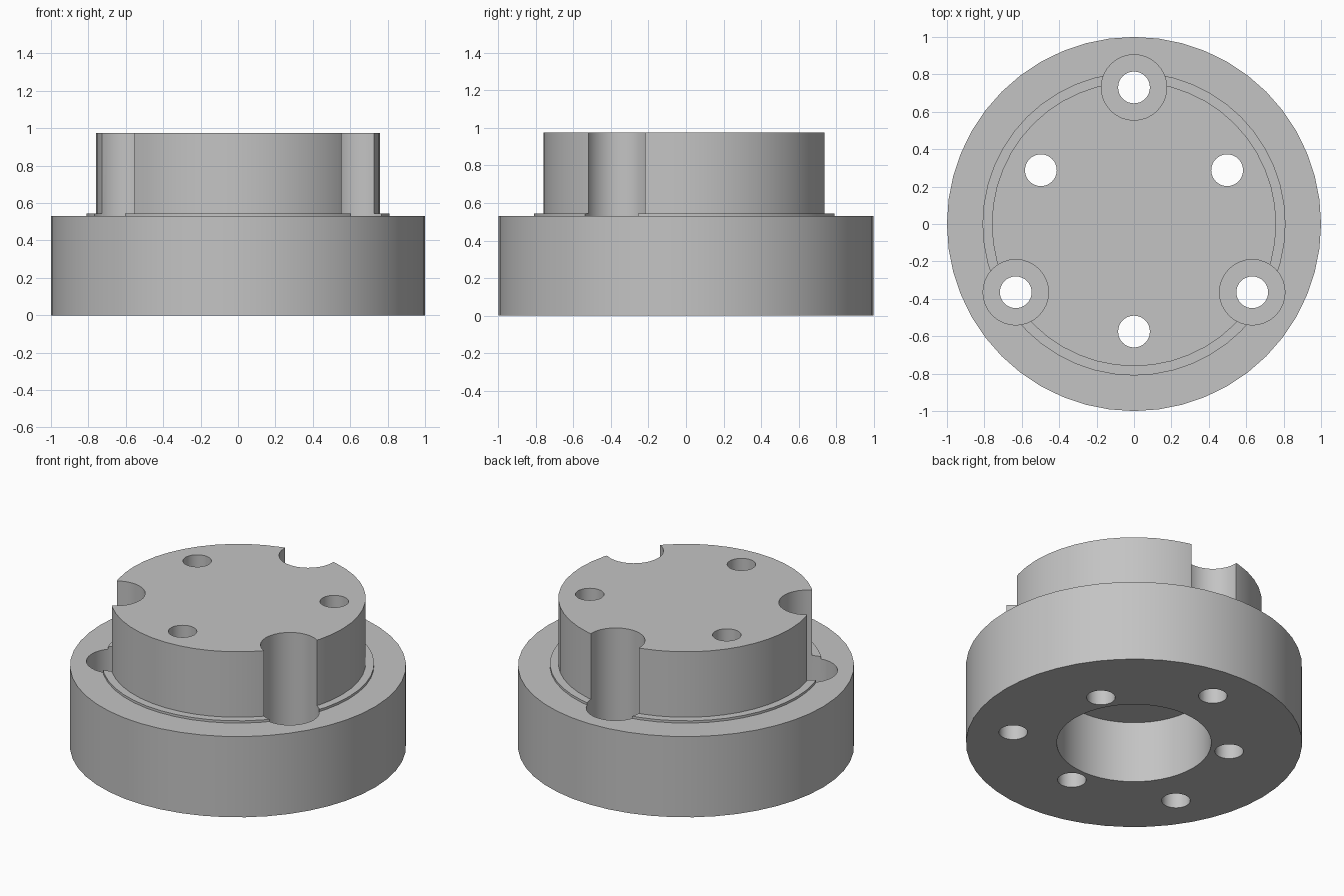
import bpy, bmesh
from math import cos, sin, pi, radians

if "Cube" in bpy.data.objects:
    bpy.data.objects.remove(bpy.data.objects["Cube"])

metal = bpy.data.materials.new("plain_grey")
metal.use_nodes = True
GREY = (0.55, 0.55, 0.55, 1)
metal.diffuse_color = GREY
metal.node_tree.nodes["Principled BSDF"].inputs["Base Color"].default_value = GREY


def lathe(name, profile, sides):
    """Closed solid turned about z from (radius, z) points that start and end on the axis."""
    bm = bmesh.new()
    rings = []
    for r, z in profile:
        if r == 0:
            rings.append([bm.verts.new((0, 0, z))] * sides)
        else:
            rings.append([bm.verts.new((r * cos(2 * pi * i / sides), r * sin(2 * pi * i / sides), z))
                          for i in range(sides)])
    for low, high in zip(rings, rings[1:]):
        if low[0] is low[1]:
            bm.faces.new(high)
        elif high[0] is high[1]:
            bm.faces.new(low)
        else:
            for i in range(sides):
                j = (i + 1) % sides
                bm.faces.new((low[i], low[j], high[j], high[i]))
    # axis points only mark the flat caps
    bmesh.ops.delete(bm, geom=[v for v in bm.verts if not v.link_faces], context='VERTS')
    bmesh.ops.recalc_face_normals(bm, faces=bm.faces)
    mesh = bpy.data.meshes.new(name)
    bm.to_mesh(mesh)
    bm.free()
    mesh.materials.append(metal)
    obj = bpy.data.objects.new(name, mesh)
    bpy.context.collection.objects.link(obj)
    return obj


# Flange, shallow step and hub, with the blind bore underneath
body = lathe("flanged_hub", [(0, 0.405), (0.46, 0.405), (0.46, 0), (1, 0), (1, 0.53),
                             (0.81, 0.53), (0.81, 0.545), (0.76, 0.545), (0.76, 0.975), (0, 0.975)], 48)

# Three counterbored holes on the outer circle, three plain holes between them
POCKET_FLOOR = 0.26
counterbore = [(0, -0.1), (0.085, -0.1), (0.085, POCKET_FLOOR), (0.175, POCKET_FLOOR), (0.175, 1.1), (0, 1.1)]
plain = [(0, -0.1), (0.085, -0.1), (0.085, 1.1), (0, 1.1)]
cutters = []
for k in range(3):
    for name, profile, radius, angle in (("counterbore_cutter", counterbore, 0.73, 90),
                                         ("plain_hole_cutter", plain, 0.575, 30)):
        cutter = lathe(name, profile, 32)
        a = radians(angle + 120 * k)
        cutter.location = (radius * cos(a), radius * sin(a), 0)
        cutters.append(cutter)

for cutter in cutters:
    mod = body.modifiers.new("hole", 'BOOLEAN')
    mod.operation = 'DIFFERENCE'
    mod.solver = 'EXACT'
    mod.object = cutter

# Bake the cuts, then remove the cutters
bpy.context.view_layer.update()
evaluated = body.evaluated_get(bpy.context.evaluated_depsgraph_get())
cut_mesh = bpy.data.meshes.new_from_object(evaluated)
body.modifiers.clear()
body.data = cut_mesh
for cutter in cutters:
    bpy.data.objects.remove(cutter)

# Smooth curved walls with crisp rims
bpy.ops.object.select_all(action='DESELECT')
body.select_set(True)
bpy.context.view_layer.objects.active = body
bpy.ops.object.shade_smooth_by_angle(angle=radians(30))
